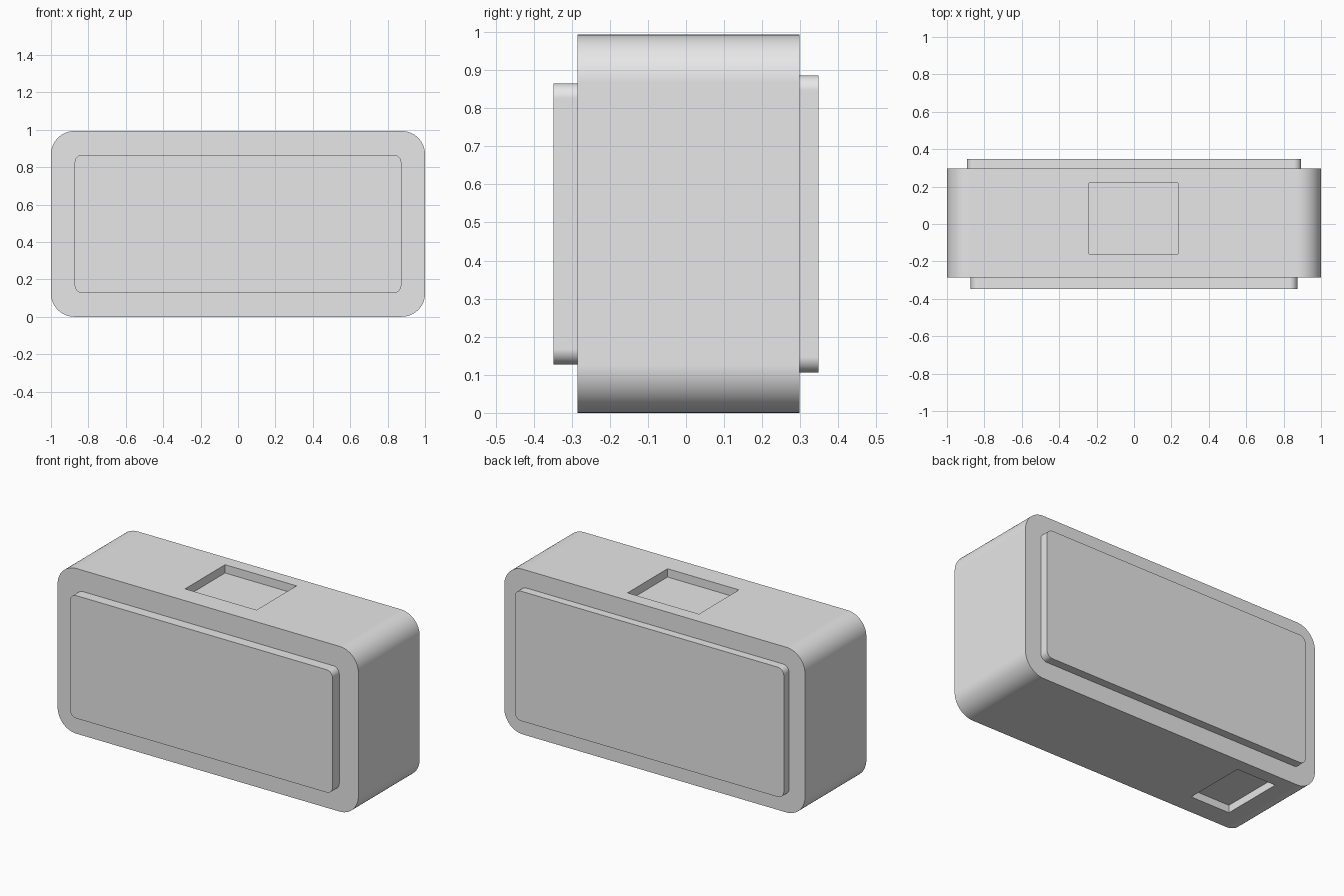
import bpy, bmesh, math

if "Cube" in bpy.data.objects:
    bpy.data.objects.remove(bpy.data.objects["Cube"])

HEIGHT = 0.993
MID = HEIGHT / 2

grey = bpy.data.materials.new("light_grey")
grey.diffuse_color = (0.8, 0.8, 0.8, 1)
grey.use_nodes = True
grey.node_tree.nodes["Principled BSDF"].inputs["Base Color"].default_value = grey.diffuse_color


def finish(obj):
    """Smooth the rounded corners while the flats and rims stay crisp."""
    bpy.ops.object.select_all(action='DESELECT')
    obj.select_set(True)
    bpy.context.view_layer.objects.active = obj
    bpy.ops.object.shade_smooth_by_angle(angle=math.radians(30))
    mod = obj.modifiers.new("flat_normals", 'WEIGHTED_NORMAL')
    mod.keep_sharp = True


def rounded_slab(name, half_x, half_z, y0, y1, radius, steps=16):
    """Rounded rectangle in the xz plane, extruded from y0 to y1."""
    bm = bmesh.new()
    verts = []
    for i, (sx, sz) in enumerate([(1, 1), (-1, 1), (-1, -1), (1, -1)]):
        for k in range(steps + 1):
            a = math.pi / 2 * (i + k / steps)
            verts.append(bm.verts.new((sx * (half_x - radius) + radius * math.cos(a), y0,
                                       MID + sz * (half_z - radius) + radius * math.sin(a))))
    face = bm.faces.new(verts)
    ext = bmesh.ops.extrude_face_region(bm, geom=[face])["geom"]
    bmesh.ops.translate(bm, vec=(0, y1 - y0, 0),
                        verts=[g for g in ext if isinstance(g, bmesh.types.BMVert)])
    bmesh.ops.recalc_face_normals(bm, faces=bm.faces[:])
    mesh = bpy.data.meshes.new(name)
    bm.to_mesh(mesh)
    bm.free()
    mesh.materials.append(grey)
    obj = bpy.data.objects.new(name, mesh)
    bpy.context.collection.objects.link(obj)
    return obj


def cut_pocket(obj, x0, x1, y0, y1, z0, z1):
    """Cut a rectangular recess."""
    bpy.ops.mesh.primitive_cube_add(size=1, location=((x0 + x1) / 2, (y0 + y1) / 2, (z0 + z1) / 2))
    cutter = bpy.context.object
    cutter.name = "pocket_cutter"
    cutter.scale = (x1 - x0, y1 - y0, z1 - z0)
    cutter.hide_render = True
    cutter.data.materials.append(grey)
    mod = obj.modifiers.new("pocket", 'BOOLEAN')
    mod.operation = 'DIFFERENCE'
    mod.solver = 'EXACT'
    mod.object = cutter
    bpy.context.view_layer.objects.active = obj
    bpy.ops.object.modifier_apply(modifier=mod.name)
    bpy.data.objects.remove(cutter, do_unlink=True)


# Main body with a centred top recess and an off-centre bottom recess
body = rounded_slab("body", 1.0, MID, -0.285, 0.298, 0.125, 20)
cut_pocket(body, -0.24, 0.235, -0.16, 0.22, HEIGHT - 0.05, HEIGHT + 0.1)
cut_pocket(body, -0.79, -0.53, -0.16, 0.22, -0.1, 0.045)

# Raised front and back panels
front = rounded_slab("front_panel", 0.873, 0.369, -0.348, -0.285, 0.04, 10)
back = rounded_slab("back_panel", 0.894, 0.390, 0.298, 0.348, 0.04, 10)

for part in (body, front, back):
    finish(part)
